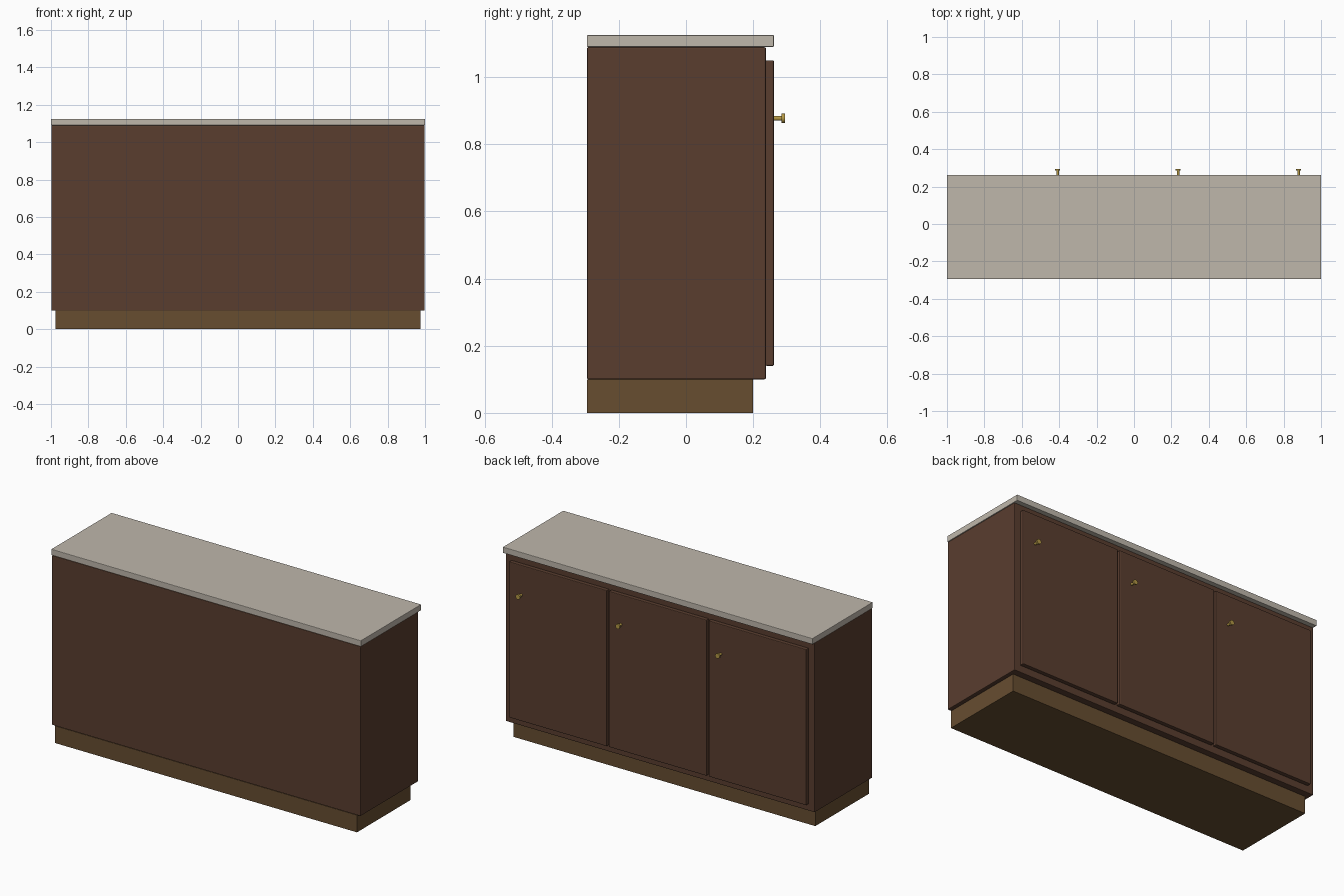
import bpy, math

if "Cube" in bpy.data.objects:
    bpy.data.objects.remove(bpy.data.objects["Cube"])


def material(name, color):
    m = bpy.data.materials.new(name)
    m.diffuse_color = (*color, 1)
    m.use_nodes = True
    m.node_tree.nodes["Principled BSDF"].inputs["Base Color"].default_value = m.diffuse_color
    return m


wood = material("dark_wood", (0.10, 0.047, 0.028))
plinth_wood = material("plinth_wood", (0.135, 0.075, 0.03))
stone = material("stone", (0.52, 0.475, 0.41))
brass = material("brass", (0.45, 0.31, 0.06))


def box(name, lo, hi, mat, bevel=0.0):
    bpy.ops.mesh.primitive_cube_add(
        size=1, location=[(a + b) / 2 for a, b in zip(lo, hi)])
    ob = bpy.context.object
    ob.name = name
    ob.scale = [b - a for a, b in zip(lo, hi)]
    bpy.ops.object.transform_apply(location=False, rotation=False, scale=True)
    ob.data.materials.append(mat)
    if bevel:
        mod = ob.modifiers.new("soft_edges", 'BEVEL')
        mod.width = bevel
        mod.segments = 2
    return ob


def rod(name, x, z, y0, y1, radius):
    bpy.ops.mesh.primitive_cylinder_add(
        vertices=24, radius=radius, depth=y1 - y0,
        location=(x, (y0 + y1) / 2, z), rotation=(math.pi / 2, 0, 0))
    ob = bpy.context.object
    ob.name = name
    ob.data.materials.append(brass)
    bpy.ops.object.shade_smooth_by_angle()


# Recessed plinth, carcass and countertop
box("plinth", (-0.975, -0.295, 0), (0.975, 0.2, 0.1), plinth_wood)
box("cabinet_body", (-0.998, -0.295, 0.1), (0.998, 0.238, 1.089), wood, 0.004)
box("countertop", (-1, -0.295, 1.09), (1, 0.262, 1.125), stone, 0.003)

# Three doors on the +y side, each with a knob near its +x edge
gap = 0.013
width = (1.92 - 2 * gap) / 3
for i in range(3):
    x0 = -0.96 + i * (width + gap)
    box(f"door_{i + 1}", (x0, 0.237, 0.14), (x0 + width, 0.262, 1.05), wood, 0.004)
    kx = x0 + width - 0.08
    rod(f"knob_stem_{i + 1}", kx, 0.877, 0.26, 0.286, 0.007)
    rod(f"knob_head_{i + 1}", kx, 0.877, 0.285, 0.295, 0.014)
